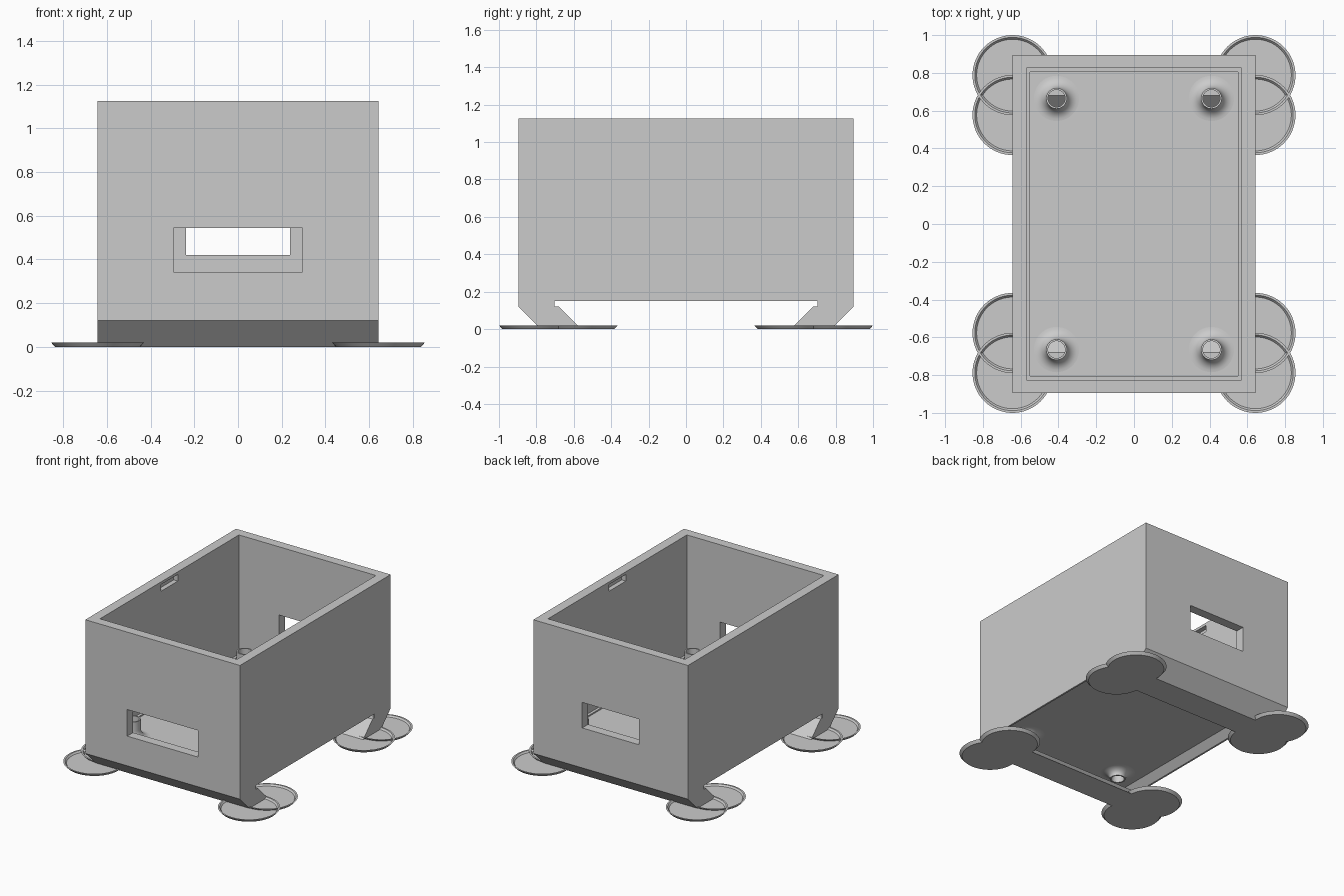
import bpy, bmesh, math

if "Cube" in bpy.data.objects:
    bpy.data.objects.remove(bpy.data.objects["Cube"])

gray = bpy.data.materials.new("plain_gray")
gray.diffuse_color = (0.6, 0.6, 0.6, 1)
gray.use_nodes = True
gray.node_tree.nodes["Principled BSDF"].inputs["Base Color"].default_value = gray.diffuse_color


def make(name, bm):
    bmesh.ops.recalc_face_normals(bm, faces=bm.faces)
    me = bpy.data.meshes.new(name)
    bm.to_mesh(me)
    bm.free()
    ob = bpy.data.objects.new(name, me)
    bpy.context.collection.objects.link(ob)
    me.materials.append(gray)
    return ob


def loft(name, rings):
    """Solid made of stacked rings with equal point counts, capped at both ends."""
    bm = bmesh.new()
    rs = [[bm.verts.new(p) for p in r] for r in rings]
    n = len(rs[0])
    for a, b in zip(rs, rs[1:]):
        for i in range(n):
            bm.faces.new((a[i], a[(i + 1) % n], b[(i + 1) % n], b[i]))
    bm.faces.new(rs[0])
    bm.faces.new(rs[-1])
    return make(name, bm)


def rect(hx, hy, z):
    return [(-hx, -hy, z), (hx, -hy, z), (hx, hy, z), (-hx, hy, z)]


def box(name, x0, x1, y0, y1, z0, z1):
    return loft(name, [[(x0, y0, z), (x1, y0, z), (x1, y1, z), (x0, y1, z)]
                       for z in (z0, z1)])


def circle(x, y, r, z, n=64):
    return [(x + r * math.cos(2 * math.pi * i / n),
             y + r * math.sin(2 * math.pi * i / n), z) for i in range(n)]


def smooth(ob):
    bpy.ops.object.select_all(action='DESELECT')
    ob.select_set(True)
    bpy.context.view_layer.objects.active = ob
    bpy.ops.object.shade_smooth_by_angle(angle=math.radians(30))


def cut(target, cutter):
    m = target.modifiers.new("cut", 'BOOLEAN')
    m.operation, m.solver, m.object = 'DIFFERENCE', 'EXACT', cutter
    bpy.context.view_layer.objects.active = target
    bpy.ops.object.modifier_apply(modifier=m.name)
    bpy.data.objects.remove(cutter)


HX, HY, TOP = 0.643, 0.895, 1.125      # outer box
FLOOR, UNDER = 0.22, 0.2               # floor slab
PX, PY = 0.41, 0.665                   # grommet positions
corners = [(sx, sy) for sx in (-1, 1) for sy in (-1, 1)]

# Open box with a small step around the floor
body = loft("box_body", [rect(HX, HY, 0.12), rect(HX, HY, TOP)])
cut(body, box("step", -0.55, 0.55, -0.805, 0.805, FLOOR, 0.5))
cut(body, box("cavity", -0.57, 0.57, -0.825, 0.825, FLOOR + 0.01, TOP + 0.1))
# Tunnel between the feet, with a shallow hollow under the floor
cut(body, box("side_gap", -1, 1, -0.703, 0.703, 0.05, 0.15))
cut(body, loft("underside", [rect(0.63, 0.825, 0.1), rect(0.63, 0.825, 0.15),
                             rect(0.58, 0.825, UNDER)]))
# Front and back windows
cut(body, box("front_window", -0.295, 0.295, -1, -0.75, 0.343, 0.543))
cut(body, box("back_window", -0.237, 0.237, 0.75, 1, 0.42, 0.612))
# Latch recesses inside the side walls
for s in (-1, 1):
    cut(body, box("latch", *sorted((s * 0.5, s * 0.605)), -0.1, 0.1, 1.055, 1.105))
# Floor holes for the grommets
for sx, sy in corners:
    cut(body, loft("hole", [circle(sx * PX, sy * PY, 0.05, z) for z in (0.13, 0.35)]))

# Hollow pegs flared where they meet the floor
for sx, sy in corners:
    arc = [i * math.pi / 16 for i in range(9)]
    R = 0.065
    W = 0.055 + R
    prof = [(0.045, 0.15), (0.055, 0.15)]
    prof += [(W - R * math.cos(a), UNDER - 0.045 + 0.045 * math.sin(a)) for a in arc]
    prof += [(W - R * math.sin(a), FLOOR + R - R * math.cos(a)) for a in arc]
    prof += [(0.055, 0.355), (0.045, 0.355)]
    bm = bmesh.new()
    rs = [[bm.verts.new(p) for p in circle(sx * PX, sy * PY, r, z, 48)] for r, z in prof]
    for k in range(len(rs)):
        a, b = rs[k], rs[(k + 1) % len(rs)]
        for i in range(48):
            bm.faces.new((a[i], a[(i + 1) % 48], b[(i + 1) % 48], b[i]))
    smooth(make("grommet_peg", bm))

# Slanted feet running across the front and back
for s in (-1, 1):
    prof = [(0.895, 0.12), (0.775, 0), (0.56, 0), (0.68, 0.12)]
    loft("foot_rail", [[(x, s * y, z) for y, z in prof] for x in (-HX, HX)])

# Pairs of shallow round dishes at each corner
for sx, sy in corners:
    for y in (0.788, 0.577):
        prof = [(0.194, 0), (0.212, 0.02), (0.2, 0.02), (0.19, 0.008)]
        smooth(loft("foot_dish", [circle(sx * HX, sy * y, r, z) for r, z in prof]))
